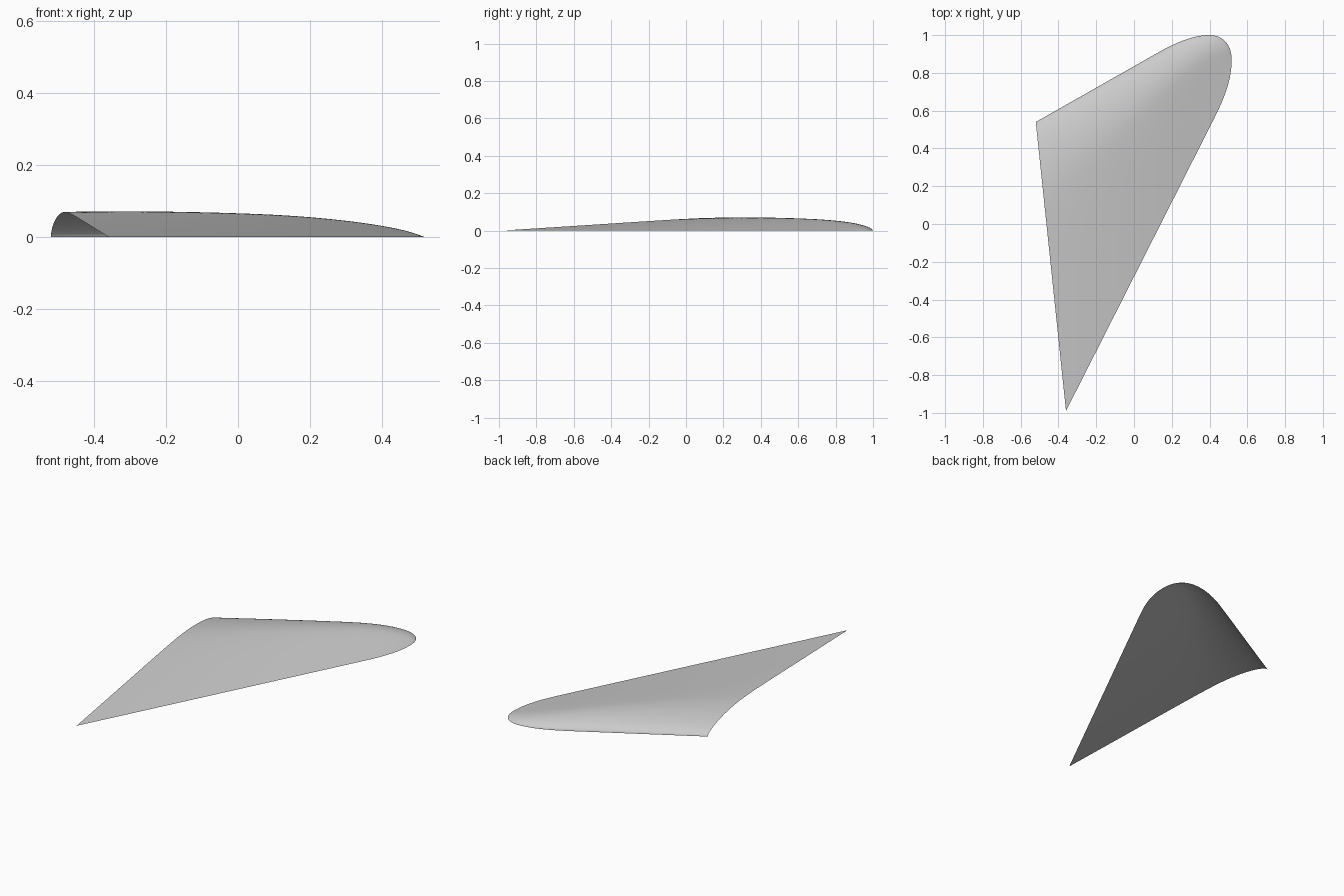
import bpy
import math
from mathutils import Vector
from mathutils.geometry import interpolate_bezier

cube = bpy.data.objects.get("Cube")
if cube:
    bpy.data.objects.remove(cube, do_unlink=True)


def bezier_path(segments, steps):
    """Join 2D bezier segments into one list of points."""
    path = []
    for seg in segments:
        pts = interpolate_bezier(*[Vector((x, y, 0)) for x, y in seg], steps)
        path += pts[1:] if path else pts
    return path


def sample(table, key):
    """Linear look-up in a list of (key, value) pairs sorted by key."""
    for (k0, v0), (k1, v1) in zip(table, table[1:]):
        if key <= k1:
            return v0 + (v1 - v0) * (key - k0) / max(k1 - k0, 1e-9)
    return table[-1][1]


# Planform: leading edge, rounded tip, trailing edge
root_front, root_back = Vector((-0.52, 0.54, 0)), Vector((-0.36, -0.99, 0))
tip_curve = bezier_path([
    [(0.1, 0.892), (0.2, 0.949), (0.3, 1.0), (0.4, 1.0)],
    [(0.4, 1.0), (0.47, 1.0), (0.517, 0.95), (0.517, 0.87)],
    [(0.517, 0.87), (0.517, 0.75), (0.47, 0.65), (0.42, 0.55)],
], 40)
outline = [root_front] + tip_curve + [root_back]

# Span is measured square to the root chord
chord_dir = (root_back - root_front).normalized()
span_dir = Vector((-chord_dir.y, chord_dir.x, 0))
spans = [(p - root_front).dot(span_dir) for p in outline]
tip = spans.index(max(spans))
leading = list(zip(spans[:tip + 1], outline[:tip + 1]))
trailing = list(zip(spans[tip:], outline[tip:]))[::-1]

# Upper airfoil section as (chord fraction, height fraction)
section = bezier_path([
    [(0, 0), (0, 0.4), (0.1, 1), (0.24, 1)],
    [(0.24, 1), (0.33, 1), (0.5, 0.7), (1, 0)],
], 20)

# Greatest height along the span
heights = bezier_path([
    [(0, 0.069), (0.2, 0.073), (0.4, 0.069), (0.55, 0.063)],
    [(0.55, 0.063), (0.75, 0.055), (0.95, 0.03), (1, 0)],
], 30)
heights = [(p.x, p.y) for p in heights]

# Loft the open wing skin from root to tip
STATIONS = 60
verts, faces = [], []
for i in range(STATIONS):
    s = math.sin(math.pi / 2 * i / (STATIONS - 0.7))
    front, back = (sample(edge, s * spans[tip]) for edge in (leading, trailing))
    for p in section:
        point = front.lerp(back, p.x)
        point.z = p.y * sample(heights, s)
        verts.append(point)
n = len(section)
for i in range(STATIONS - 1):
    for j in range(n - 1):
        a = i * n + j
        faces.append((a, a + 1, a + n + 1, a + n))

mesh = bpy.data.meshes.new("wing_skin")
mesh.from_pydata(verts, [], faces)
wing = bpy.data.objects.new("wing_skin", mesh)
bpy.context.collection.objects.link(wing)

# Plain grey finish
grey = bpy.data.materials.new("light_grey")
grey.use_nodes = True
colour = (0.6, 0.6, 0.6, 1)
grey.diffuse_color = colour
grey.node_tree.nodes["Principled BSDF"].inputs["Base Color"].default_value = colour
mesh.materials.append(grey)

bpy.context.view_layer.objects.active = wing
wing.select_set(True)
bpy.ops.object.shade_smooth_by_angle(angle=math.radians(40))
